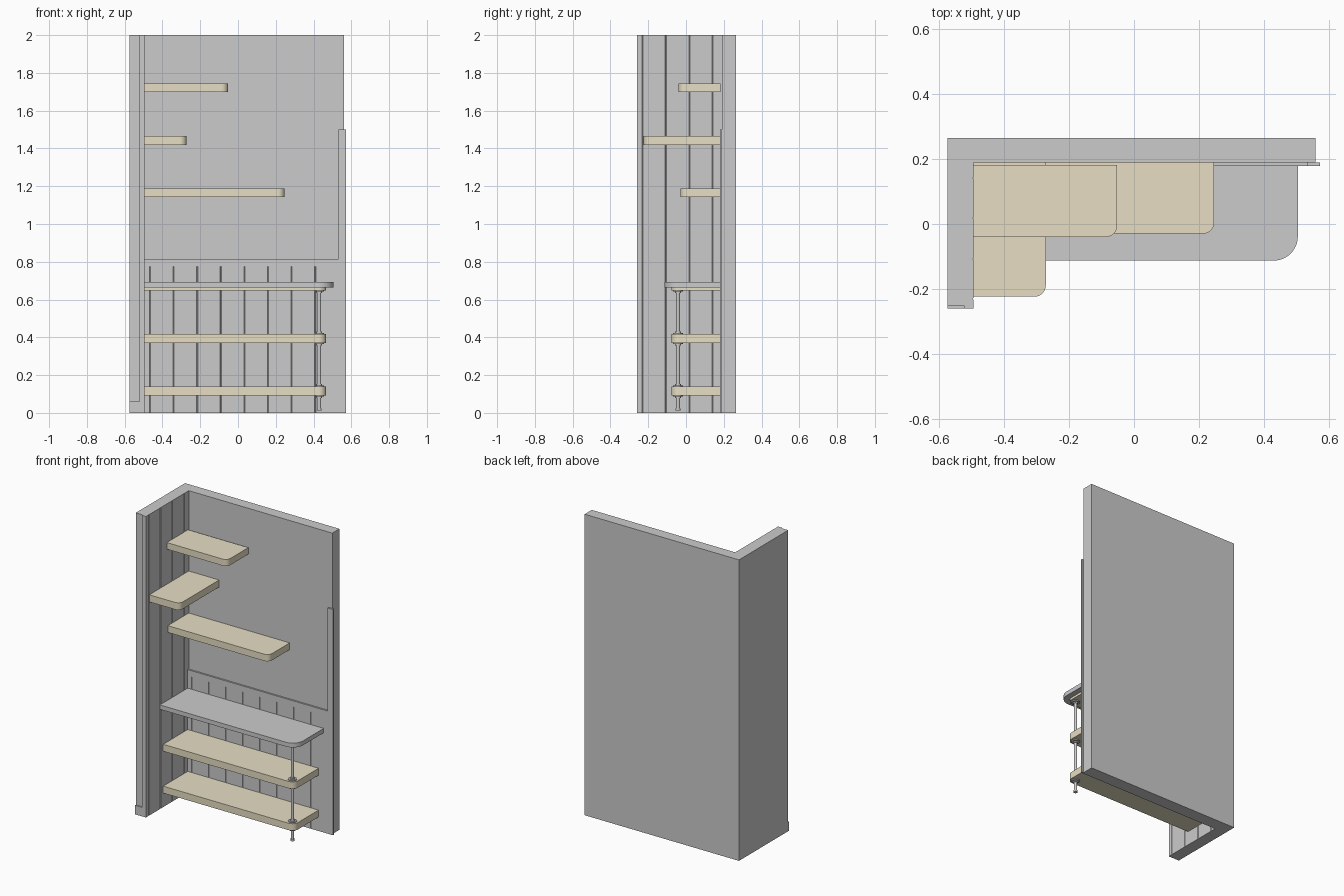
import bpy, bmesh, math

if "Cube" in bpy.data.objects:
    bpy.data.objects.remove(bpy.data.objects["Cube"])

tan = bpy.data.materials.new("pale_wood")
tan.diffuse_color = (0.8, 0.73, 0.55, 1)
tan.use_nodes = True
tan.node_tree.nodes["Principled BSDF"].inputs["Base Color"].default_value = tan.diffuse_color


def prism(name, pts, z0, z1, mat=None, smooth=False):
    """Extrude a counter-clockwise plan outline from z0 to z1."""
    bm = bmesh.new()
    lo = [bm.verts.new((x, y, z0)) for x, y in pts]
    hi = [bm.verts.new((x, y, z1)) for x, y in pts]
    n = len(pts)
    bm.faces.new(lo[::-1])
    bm.faces.new(hi)
    for i in range(n):
        j = (i + 1) % n
        bm.faces.new((lo[i], lo[j], hi[j], hi[i]))
    bmesh.ops.recalc_face_normals(bm, faces=bm.faces)
    me = bpy.data.meshes.new(name)
    bm.to_mesh(me)
    bm.free()
    ob = bpy.data.objects.new(name, me)
    bpy.context.collection.objects.link(ob)
    if mat:
        me.materials.append(mat)
    if smooth:
        bpy.ops.object.select_all(action='DESELECT')
        ob.select_set(True)
        bpy.context.view_layer.objects.active = ob
        bpy.ops.object.shade_smooth_by_angle(angle=math.radians(35))
    return ob


def box(name, x0, x1, y0, y1, z0, z1):
    return prism(name, [(x0, y0), (x1, y0), (x1, y1), (x0, y1)], z0, z1)


def shelf(name, x1, y0, y1, z0, z1, r, mat=tan):
    """Board fixed to the left wall with a rounded free front corner."""
    arc = [(x1 - r + r * math.sin(a), y0 + r - r * math.cos(a))
           for a in (math.pi / 2 * i / 12 for i in range(13))]
    prism(name, [(-0.495, y0)] + arc + [(x1, y1), (-0.495, y1)], z0, z1, mat, True)


def disc(name, x, y, r, z0, z1, n=24):
    pts = [(x + r * math.cos(2 * math.pi * i / n), y + r * math.sin(2 * math.pi * i / n))
           for i in range(n)]
    prism(name, pts, z0, z1, None, True)


# Walls in an L, with the plinth block at the front of the left wall
prism("walls", [(-0.575, -0.252), (-0.522, -0.252), (-0.522, 0.19),
                (0.56, 0.19), (0.56, 0.265), (-0.575, 0.265)], 0, 2)
box("plinth_block", -0.575, -0.522, -0.26, -0.252, 0, 0.06)

# Left wall cladding with shallow V grooves
G = 0.003
pts = [(-0.522, -0.26), (-0.495, -0.26)]
for y in (-0.23, -0.107, 0.018, 0.141):
    pts += [(-0.495, y - G), (-0.495 - G, y), (-0.495, y + G)]
prism("left_cladding", pts + [(-0.495, 0.19), (-0.522, 0.19)], 0, 2)

# Low back panelling with V grooves, cap strip and tall end trim
pts = [(-0.495, 0.19), (-0.495, 0.179)]
for i in range(8):
    x = -0.466 + 0.125 * i
    pts += [(x - G, 0.179), (x, 0.179 + G), (x + G, 0.179)]
prism("back_panelling", pts + [(0.533, 0.179), (0.533, 0.19)], 0, 0.775)
box("panelling_cap", -0.495, 0.533, 0.179, 0.19, 0.775, 0.815)
box("end_trim", 0.533, 0.573, 0.179, 0.19, 0, 1.5)

# Upper shelves
shelf("upper_shelf_top", -0.052, -0.04, 0.182, 1.699, 1.743, 0.035)
shelf("upper_shelf_middle", -0.272, -0.224, 0.19, 1.419, 1.466, 0.035)
shelf("upper_shelf_low", 0.247, -0.03, 0.19, 1.142, 1.187, 0.035)

# Counter and the wooden shelves beneath it
shelf("counter_top", 0.505, -0.113, 0.179, 0.663, 0.692, 0.075, None)
levels = [(0.093, 0.139), (0.371, 0.417), (0.648, 0.663)]
for i, (z0, z1) in enumerate(levels):
    shelf(f"lower_shelf_{i + 1}", 0.467, -0.078, 0.179, z0, z1, 0.04)

# Support post with flanges against each shelf
PX, PY = 0.43, -0.042
disc("post", PX, PY, 0.010, 0.012, 0.65)
disc("post_foot", PX, PY, 0.013, 0.012, 0.024)
for i, (z0, z1) in enumerate(levels):
    disc(f"flange_below_{i + 1}", PX, PY, 0.026, z0 - 0.006, z0)
    disc(f"collar_below_{i + 1}", PX, PY, 0.015, z0 - 0.014, z0 - 0.006)
    if i < 2:
        disc(f"flange_above_{i + 1}", PX, PY, 0.026, z1, z1 + 0.006)
        disc(f"collar_above_{i + 1}", PX, PY, 0.015, z1 + 0.006, z1 + 0.014)
